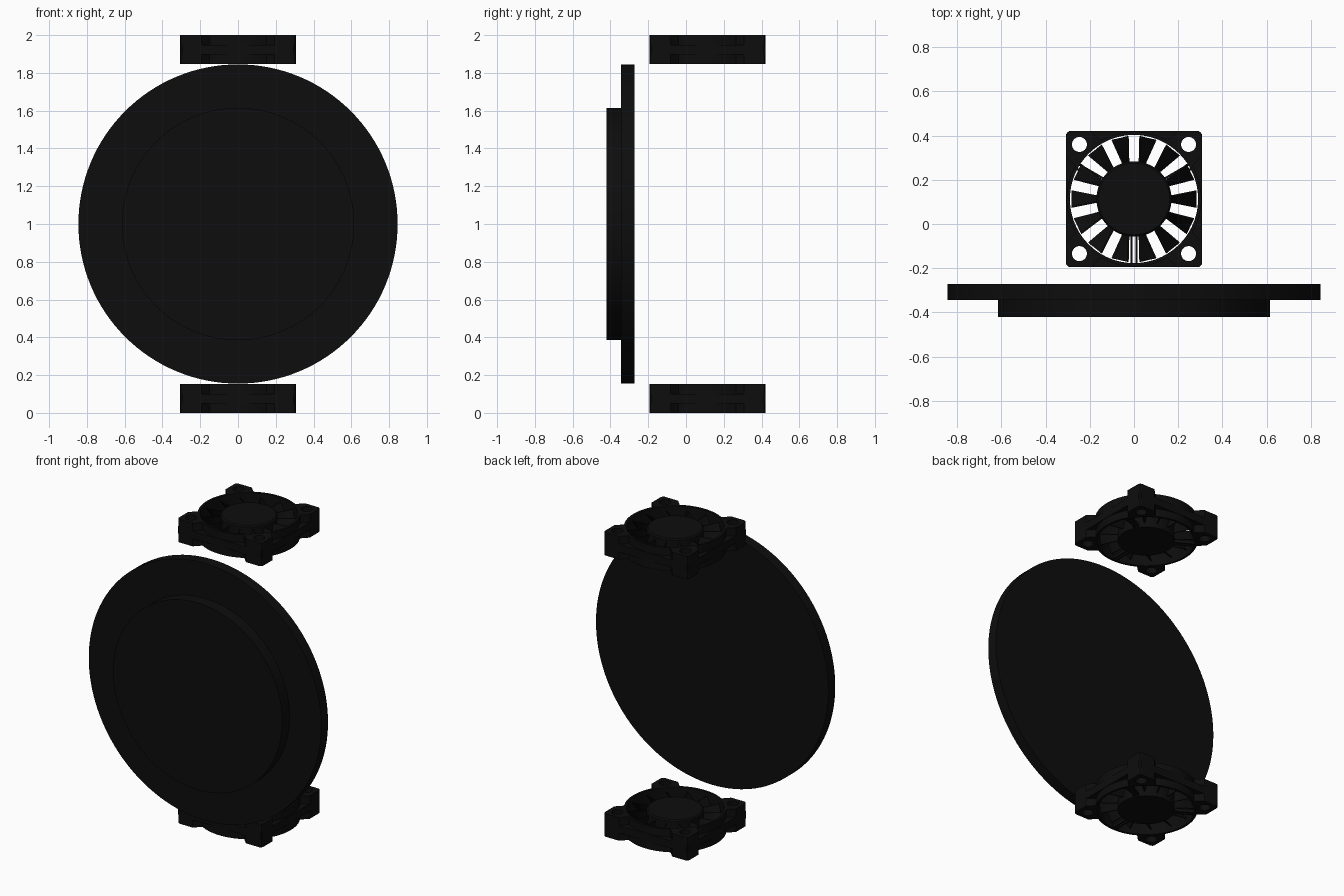
import bpy, bmesh, math
from mathutils import Matrix, Vector

if "Cube" in bpy.data.objects:
    bpy.data.objects.remove(bpy.data.objects["Cube"])

CY, HALF, H = 0.113, 0.307, 0.152      # fan centre, half width, height
R_OUT, R_IN, R_HUB = 0.305, 0.29, 0.17

mat = bpy.data.materials.new("black_plastic")
mat.diffuse_color = (0.004, 0.004, 0.004, 1)
mat.use_nodes = True
mat.node_tree.nodes["Principled BSDF"].inputs["Base Color"].default_value = mat.diffuse_color


def finish(name, bm, loc=(0, 0, 0), smooth=True):
    bmesh.ops.recalc_face_normals(bm, faces=bm.faces)
    me = bpy.data.meshes.new(name)
    bm.to_mesh(me)
    bm.free()
    me.materials.append(mat)
    ob = bpy.data.objects.new(name, me)
    bpy.context.collection.objects.link(ob)
    ob.location = loc
    if smooth:
        bpy.ops.object.select_all(action='DESELECT')
        ob.select_set(True)
        bpy.context.view_layer.objects.active = ob
        bpy.ops.object.shade_smooth_by_angle(angle=math.radians(30))
    return ob


def lathe(bm, profile, steps, closed=False):
    """Spin (radius, z) points around z."""
    vs = [bm.verts.new((r, 0, z)) for r, z in profile]
    pairs = list(zip(vs, vs[1:])) + ([(vs[-1], vs[0])] if closed else [])
    edges = [bm.edges.new(p) for p in pairs]
    bmesh.ops.spin(bm, geom=vs + edges, axis=(0, 0, 1), cent=(0, 0, 0),
                   angle=2 * math.pi, steps=steps)
    bmesh.ops.remove_doubles(bm, verts=bm.verts, dist=1e-5)


def prism(bm, pts, z0, z1):
    f = bm.faces.new([bm.verts.new((x, y, z0)) for x, y in pts])
    top = bmesh.ops.extrude_face_region(bm, geom=[f])["geom"]
    bmesh.ops.translate(bm, vec=(0, 0, z1 - z0),
                        verts=[v for v in top if isinstance(v, bmesh.types.BMVert)])


def turned(pts, a):
    c, s = math.cos(a), math.sin(a)
    return [(x * c - y * s, x * s + y * c) for x, y in pts]


# stepped disc: wide plate behind, smaller raised plate in front
bm = bmesh.new()
lathe(bm, [(0, 0.272), (0.845, 0.272), (0.845, 0.343), (0.615, 0.343),
           (0.615, 0.42), (0, 0.42)], 128)
bmesh.ops.rotate(bm, verts=bm.verts, matrix=Matrix.Rotation(math.pi / 2, 3, 'X'))
finish("stepped_disc", bm, (0, 0, 1))

# cutter: air duct and four screw holes
bm = bmesh.new()
cuts = [(0, 0, 0.298)] + [(sx * 0.247, sy * 0.247, 0.034)
                          for sx in (-1, 1) for sy in (-1, 1)]
for x, y, r in cuts:
    bmesh.ops.create_cone(bm, cap_ends=True, segments=96 if r > 0.1 else 24,
                          radius1=r, radius2=r, depth=1,
                          matrix=Matrix.Translation((x, y, 0)))
cutter = finish("frame_cutter", bm, (0, CY, 0), False)
cutter.hide_render = True


def cut(ob):
    m = ob.modifiers.new("holes", 'BOOLEAN')
    m.object, m.operation, m.solver = cutter, 'DIFFERENCE', 'EXACT'
    bpy.context.view_layer.update()
    me = bpy.data.meshes.new_from_object(
        ob.evaluated_get(bpy.context.evaluated_depsgraph_get()))
    ob.modifiers.clear()
    ob.data = me


parts = []

# corner lugs, full height, and the thinner web joining them
d = HALF * math.sqrt(2)
w, b = 0.08, 0.012
lug = [(0.28, -w), (d - w, -w), (d - b, -b), (d - b * 0.6, 0), (d - b, b),
       (d - w, w), (0.28, w)]
bm = bmesh.new()
for k in range(4):
    prism(bm, turned(lug, math.pi / 4 + k * math.pi / 2), 0, H)
lugs = finish("corner_lugs", bm, (0, CY, 0), False)
q = HALF - 0.012
bm = bmesh.new()
prism(bm, [(HALF, -q), (HALF, q), (q, HALF), (-q, HALF),
           (-HALF, q), (-HALF, -q), (-q, -HALF), (q, -HALF)], 0.05, 0.1)
web = finish("frame_web", bm, (0, CY, 0), False)
for ob in (lugs, web):
    cut(ob)
    parts.append(ob)
bpy.data.objects.remove(cutter)

# duct ring
bm = bmesh.new()
lathe(bm, [(R_IN, 0), (R_OUT, 0), (R_OUT, H), (R_IN, H)], 96, True)
parts.append(finish("duct_ring", bm, (0, CY, 0)))

# hub
bm = bmesh.new()
lathe(bm, [(0, 0.001), (R_HUB, 0.001), (R_HUB, H - 0.012),
           (R_HUB - 0.008, H - 0.004), (0, H - 0.004)], 64)
parts.append(finish("hub", bm, (0, CY, 0)))

# twisted blades, steep at the hub and flatter at the rim
bm = bmesh.new()
N, STEPS, T = 14, 5, 0.003
for k in range(N):
    rot = Matrix.Rotation(2 * math.pi * k / N, 3, 'Z')
    rings = []
    for i in range(STEPS + 1):
        t = i / STEPS
        r = R_HUB - 0.01 + t * (0.286 - R_HUB + 0.01)
        hw = 0.012 + 0.025 * t
        rings.append([bm.verts.new(rot @ Vector((math.sqrt(r * r - y * y), y, z)))
                      for y, z in ((-hw - T, 0.03), (-hw + T, 0.03),
                                   (hw + T, 0.125), (hw - T, 0.125))])
    for a, c in zip(rings, rings[1:]):
        for j in range(4):
            bm.faces.new((a[j], a[j - 1], c[j - 1], c[j]))
    bm.faces.new(rings[0])
    bm.faces.new(rings[-1])
parts.append(finish("blades", bm, (0, CY, 0)))

# paired struts carrying the hub on the underside
bm = bmesh.new()
for deg in (30, 150, 270):
    for o in (-0.011, 0.011):
        prism(bm, turned([(0.15, o - 0.005), (0.296, o - 0.005),
                          (0.296, o + 0.005), (0.15, o + 0.005)],
                         math.radians(deg)), 0.002, 0.022)
parts.append(finish("struts", bm, (0, CY, 0), False))

# second fan at the top shares the same meshes
for ob in parts:
    top = ob.copy()
    top.name = "upper_" + ob.name
    top.location.z += 2 - H
    bpy.context.collection.objects.link(top)
    ob.name = "lower_" + ob.name
